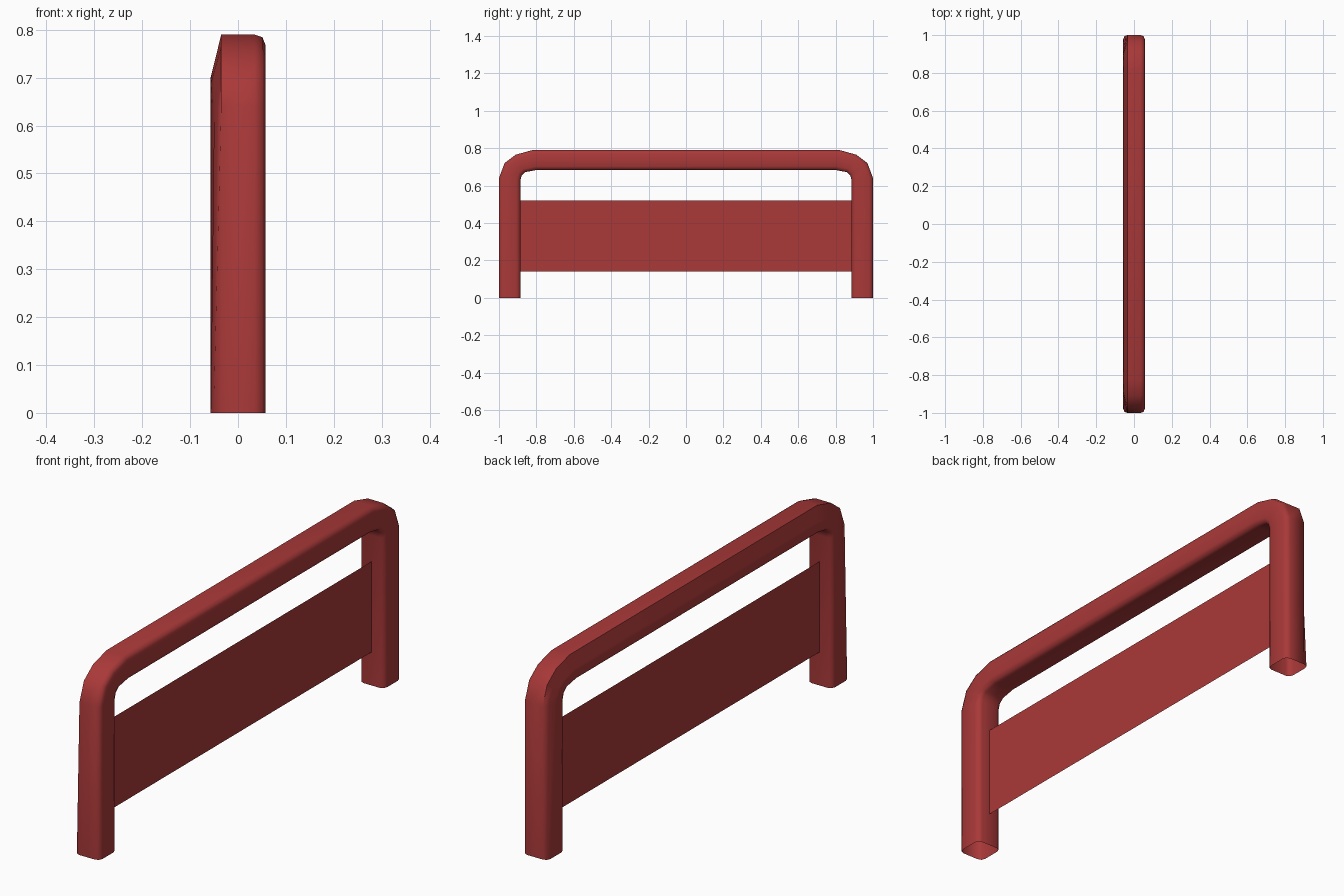
import bpy, bmesh

if "Cube" in bpy.data.objects:
    bpy.data.objects.remove(bpy.data.objects["Cube"])

red = bpy.data.materials.new("red_paint")
red.diffuse_color = (0.4, 0.04, 0.04, 1)
red.use_nodes = True
red.node_tree.nodes["Principled BSDF"].inputs["Base Color"].default_value = red.diffuse_color

def make_object(name, bm):
    mesh = bpy.data.meshes.new(name)
    bm.to_mesh(mesh)
    bm.free()
    mesh.materials.append(red)
    obj = bpy.data.objects.new(name, mesh)
    bpy.context.collection.objects.link(obj)
    return obj

# Half of the hoop path: (outer y, outer z, inner y, inner z), foot to top
HALF = [(1.0, 0.0, 0.885, 0.0), (1.0, 0.64, 0.885, 0.63),
        (0.97, 0.72, 0.878, 0.655), (0.91, 0.765, 0.86, 0.672),
        (0.82, 0.79, 0.80, 0.683)]
path = HALF + [(-a, b, -c, d) for a, b, c, d in reversed(HALF)]

# Cross-section: (x, t) with t = 0 on the inner side and 1 on the outer side
COMMON = [(-0.057, 0.17), (-0.051, 0.05), (-0.037, 0.0), (0.037, 0.0),
          (0.051, 0.05), (0.057, 0.19), (0.057, 0.81), (0.051, 0.95),
          (0.035, 1.0), (-0.035, 1.0)]
FOOT = COMMON + [(-0.051, 0.95), (-0.057, 0.81)]       # fully rounded
UPPER = COMMON + [(-0.0424, 0.72), (-0.0497, 0.445)]   # long chamfer

# Hoop: tubular frame with open feet
bm = bmesh.new()
rings = []
for i, (oy, oz, iy, iz) in enumerate(path):
    section = FOOT if i in (0, len(path) - 1) else UPPER
    rings.append([bm.verts.new((x, iy + (oy - iy) * t, iz + (oz - iz) * t))
                  for x, t in section])
n = len(FOOT)
for a, b in zip(rings, rings[1:]):
    for k in range(n):
        j = (k + 1) % n
        bm.faces.new((a[k], a[j], b[j], b[k]))
bmesh.ops.recalc_face_normals(bm, faces=bm.faces)
frame = make_object("hoop_frame", bm)
bpy.context.view_layer.objects.active = frame
frame.select_set(True)
bpy.ops.object.shade_smooth_by_angle(angle=1.05)

# Panel: thin sheet between the legs
bm = bmesh.new()
bm.faces.new([bm.verts.new((0, y, z)) for y, z in
              ((-0.89, 0.14), (0.89, 0.14), (0.89, 0.52), (-0.89, 0.52))])
make_object("panel", bm)
